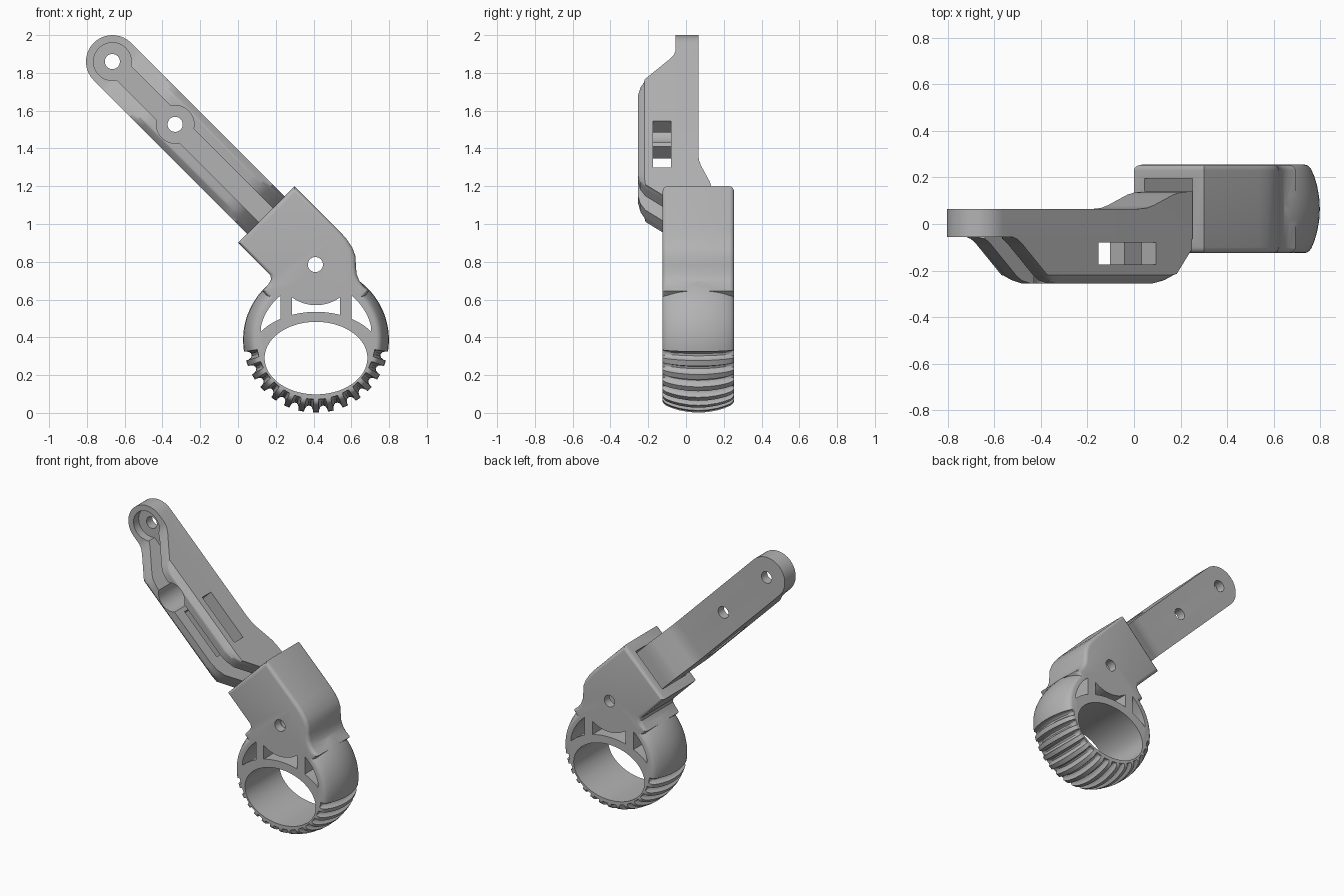
import bpy, bmesh
from math import sin, cos, pi, sqrt, asin, radians

if "Cube" in bpy.data.objects:
    bpy.data.objects.remove(bpy.data.objects["Cube"])

grey = bpy.data.materials.new("plain_grey")
grey.use_nodes = True
grey.diffuse_color = (0.45, 0.45, 0.45, 1)
grey.node_tree.nodes["Principled BSDF"].inputs["Base Color"].default_value = (0.45, 0.45, 0.45, 1)

H = sqrt(0.5)
RING_X, RING_Z = 0.413, 0.387
Y_MID, Y_HALF = 0.065, 0.19
PIN = 1.52            # distance of the hinge pin along the arm
ARM_R = 0.14


def on_plane(a, b, y):
    return (a, y, b)


def on_arm(s, v, y):
    """s runs down the arm from its top pivot, v across it."""
    return (-0.665 + (s + v) * H, y, 1.86 + (v - s) * H)


def finish(name, bm):
    bmesh.ops.recalc_face_normals(bm, faces=bm.faces)
    mesh = bpy.data.meshes.new(name)
    bm.to_mesh(mesh)
    bm.free()
    mesh.materials.append(grey)
    obj = bpy.data.objects.new(name, mesh)
    bpy.context.collection.objects.link(obj)
    return obj


def loft(name, rings):
    """Skin equal closed rings of points and cap both ends."""
    bm = bmesh.new()
    rows = [[bm.verts.new(p) for p in ring] for ring in rings]
    n = len(rows[0])
    for lo, hi in zip(rows, rows[1:]):
        for i in range(n):
            j = (i + 1) % n
            bm.faces.new((lo[i], lo[j], hi[j], hi[i]))
    bm.faces.new(rows[0])
    bm.faces.new(rows[-1])
    return finish(name, bm)


def prism(name, pts, y0, y1, place=on_plane):
    return loft(name, [[place(a, b, y) for a, b in pts] for y in (y0, y1)])


def oval(cx, cy, rx, ry, n=48, start=0, sweep=2 * pi):
    return [(cx + rx * cos(start + sweep * i / n), cy + ry * sin(start + sweep * i / n))
            for i in range(n)]


def combine(obj, other, mode="DIFFERENCE"):
    mod = obj.modifiers.new("combine", "BOOLEAN")
    mod.operation, mod.object, mod.solver = mode, other, "EXACT"
    bpy.context.view_layer.objects.active = obj
    bpy.ops.object.modifier_apply(modifier=mod.name)
    bpy.data.objects.remove(other)


def smooth(obj):
    bpy.ops.object.select_all(action="DESELECT")
    obj.select_set(True)
    bpy.context.view_layer.objects.active = obj
    bpy.ops.object.shade_smooth_by_angle(angle=radians(28))


# Arm: side profile swept across the width, round ends, chamfered front edges
front = [(0, -0.055), (0.06, -0.055), (0.09, -0.065), (0.12, -0.085), (0.275, -0.22),
         (0.31, -0.243), (0.36, -0.255), (0.95, -0.255), (1.01, -0.243), (1.06, -0.215),
         (1.19, -0.065), (PIN, -0.06)]
back = [(PIN, 0.14), (1.14, 0.14), (1.08, 0.135), (1.04, 0.126), (0.92, 0.08),
        (0.88, 0.069), (0.83, 0.065), (0, 0.065)]
angles = sorted([radians(a) for a in range(-90, 91, 10)] + [asin(0.75), -asin(0.75)])
rings = []
for ang in angles:
    v, reach = ARM_R * sin(ang), ARM_R * cos(ang)
    chamfer = max(0, abs(v) - 0.75 * ARM_R)
    ring = []
    for s, y in front + back:
        s += reach if s == PIN else -reach if s == 0 else 0
        ring.append(on_arm(s, v, max(y, -0.255 + chamfer)))
    rings.append(ring)
arm = loft("arm", rings)

# Arm channel, counterbores, side slot and pivot holes
channel = [(0, -0.052), (1.3, -0.052), (1.3, 0.052), (0, 0.052)]
combine(arm, prism("channel_cutter", channel, -0.4, 0.0, on_arm))
for s in (0, 0.47):
    combine(arm, prism("counterbore_cutter", oval(s, 0, 0.1, 0.1), -0.4, 0.002, on_arm))
for s in (0, 0.47, PIN):
    combine(arm, prism("hole_cutter", oval(s, 0, 0.04, 0.04, 32), -0.5, 0.5, on_arm))
slot = [(0.585, -0.3), (0.935, -0.3), (0.935, 0.3), (0.585, 0.3)]
combine(arm, prism("slot_cutter", slot, -0.175, -0.08, on_arm))
smooth(arm)

# Hinge housing: outline with rounded front and back rims
outline = [(0, 0.9), (0.3, 1.2), (0.54, 0.96), (0.575, 0.92), (0.605, 0.875), (0.622, 0.83),
           (0.624, 0.78), (0.628, 0.735), (0.642, 0.70), (0.665, 0.67), (0.695, 0.645),
           (0.62, 0.56), (0.21, 0.56), (0.13, 0.645), (0.16, 0.68), (0.175, 0.705), (0.172, 0.728)]
body = prism("housing_and_ring", outline, Y_MID - Y_HALF, Y_MID + Y_HALF)
bm = bmesh.new()
bm.from_mesh(body.data)
rim = [e for e in bm.edges if abs(e.verts[0].co.y - e.verts[1].co.y) < 0.01]
bmesh.ops.bevel(bm, geom=rim, offset=0.025, segments=4, profile=0.5, affect="EDGES")
bm.to_mesh(body.data)
bm.free()

# Barrel ring with rounded grip grooves around the lower half
GROOVES = 14
spacing = 154 / (GROOVES - 1)
groove_shape = [(-3.6, 0), (-3.4, 0.014), (-2.4, 0.028), (-1, 0.035),
                (1, 0.035), (2.4, 0.028), (3.4, 0.014), (3.6, 0)]
steps = [(a, 0) for a in range(-8, 189, 4)]
for k in range(GROOVES):
    steps += [(193 + k * spacing + da, depth) for da, depth in groove_shape]
half = [(0.19, 0.322), (0.187, 0.332), (0.18, 0.341), (0.17, 0.349), (0.14, 0.362),
        (0.1, 0.374), (0.05, 0.383)]
section = [(-h, r) for h, r in half] + [(0, 0.386)] + [(h, r) for h, r in reversed(half)]
rings = []
for h, r in section:
    ring = []
    for deg, depth in steps:
        rad = max(r - depth, 0.315)
        a = radians(deg)
        ring.append((RING_X + rad * cos(a), Y_MID + h, RING_Z + rad * sin(a)))
    rings.append(ring)
combine(body, loft("ring", rings), "UNION")

# Oval opening and hinge cavity
combine(body, prism("oval_cutter", oval(RING_X, 0.29, 0.272, 0.192, 96), -1, 1))
cavity = [(1.0, -0.146)] + oval(PIN, 0, 0.146, 0.146, 24, -pi / 2, pi) + [(PIN, 0.146), (1.0, 0.146)]
combine(body, prism("cavity_cutter", cavity, Y_MID - 0.13, Y_MID + 0.13, on_arm))
combine(body, prism("pin_cutter", oval(PIN, 0, 0.04, 0.04, 32), -0.5, 0.5, on_arm))


# Three windows between the oval band, the ring and the hinge boss
def band(d):
    return 0.29 + 0.245 * sqrt(1 - (d / 0.356) ** 2)


def ring_inside(d):
    return RING_Z + sqrt(0.09 - d * d)


def boss(d):
    return 0.785 - sqrt(0.215 ** 2 - d * d)


for d0, d1, top in ((-0.291, -0.188, ring_inside), (-0.128, 0.128, boss), (0.188, 0.291, ring_inside)):
    ds = [d0 + (d1 - d0) * i / 12 for i in range(13)]
    pts = [(RING_X + d, band(d)) for d in ds] + [(RING_X + d, top(d)) for d in reversed(ds)]
    combine(body, prism("window_cutter", pts, -1, 1))
smooth(body)
